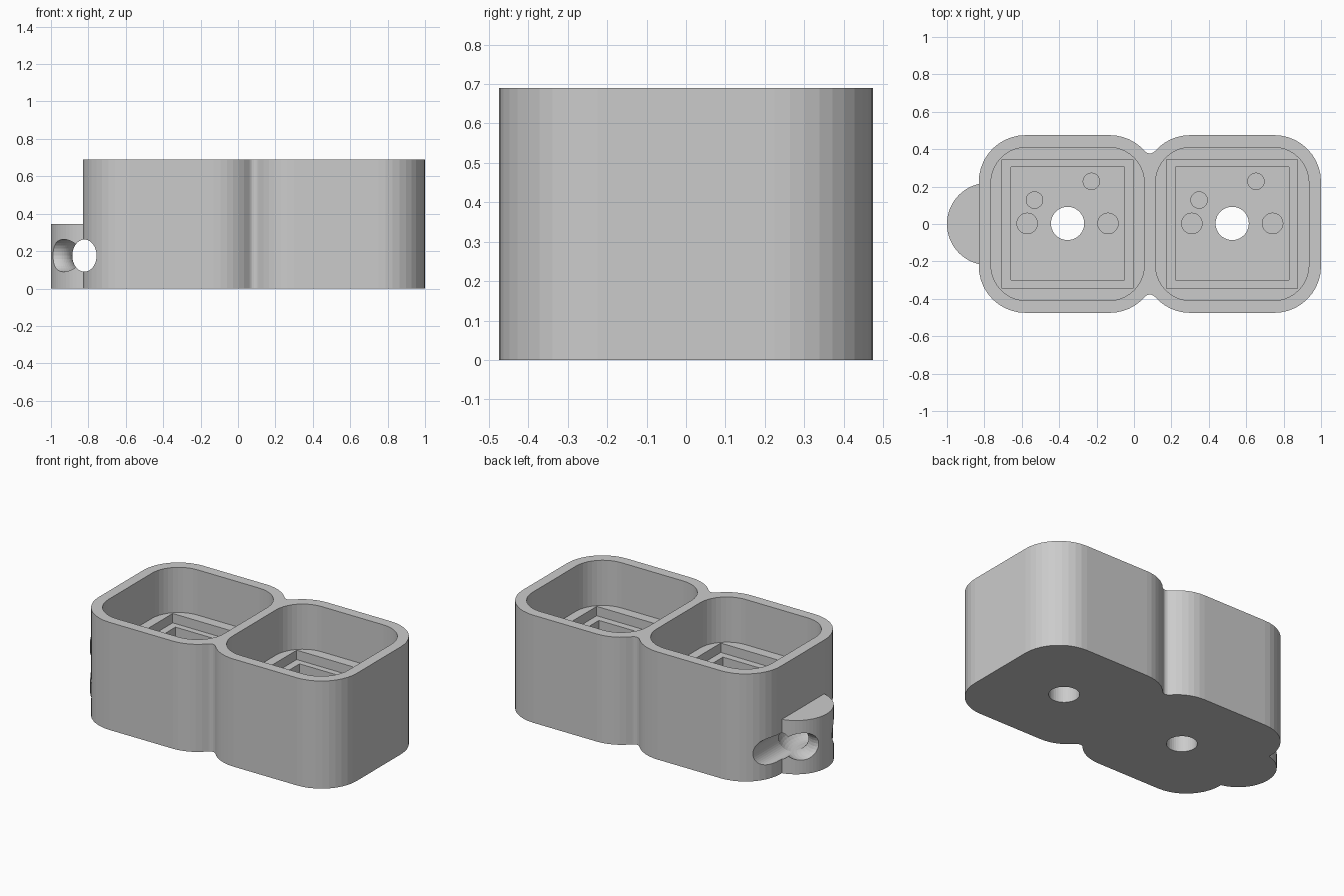
import bpy, bmesh, math
from math import cos, sin, radians, pi

if "Cube" in bpy.data.objects:
    bpy.data.objects.remove(bpy.data.objects["Cube"])

MID, STEP = 0.085, 0.44          # centre of the twin body, offset to each cell
HALF, RAD, FIL = 0.475, 0.25, 0.035


def arc(cx, cy, r, a0, a1, n=10):
    return [(cx + r * cos(radians(a0 + (a1 - a0) * i / n)),
             cy + r * sin(radians(a0 + (a1 - a0) * i / n))) for i in range(n + 1)]


def rounded(cx, cy, half, r):
    k = half - r
    return (arc(cx + k, cy - k, r, -90, 0) + arc(cx + k, cy + k, r, 0, 90)
            + arc(cx - k, cy + k, r, 90, 180) + arc(cx - k, cy - k, r, 180, 270))


def circle(cx, cy, r, n=40):
    return arc(cx, cy, r, 0, 360, n)[:-1]


def rect(cx, cy, hx, hy):
    return [(cx - hx, cy - hy), (cx + hx, cy - hy), (cx + hx, cy + hy), (cx - hx, cy + hy)]


def to_object(name, bm):
    bmesh.ops.recalc_face_normals(bm, faces=bm.faces)
    me = bpy.data.meshes.new(name)
    bm.to_mesh(me)
    bm.free()
    ob = bpy.data.objects.new(name, me)
    bpy.context.collection.objects.link(ob)
    return ob


def prism(name, pts, z0, z1):
    bm = bmesh.new()
    face = bm.faces.new([bm.verts.new((x, y, z0)) for x, y in pts])
    up = bmesh.ops.extrude_face_region(bm, geom=[face], use_keep_orig=True)["geom"]
    bmesh.ops.translate(bm, vec=(0, 0, z1 - z0),
                        verts=[v for v in up if isinstance(v, bmesh.types.BMVert)])
    bmesh.ops.remove_doubles(bm, verts=bm.verts, dist=1e-5)
    return to_object(name, bm)


def combine(target, other, op="DIFFERENCE"):
    other.hide_render = True
    mod = target.modifiers.new(op, "BOOLEAN")
    mod.operation, mod.object, mod.solver = op, other, "EXACT"
    bpy.context.view_layer.objects.active = target
    bpy.ops.object.modifier_apply(modifier=mod.name)
    bpy.data.objects.remove(other)


# Twin rounded body with small fillets at the waist
k = HALF - RAD
d = STEP - k
fy = k + math.sqrt((RAD + FIL) ** 2 - d * d)
t = math.degrees(math.atan2(fy - k, -d))
half = (arc(d, -k, RAD, -t, -90, 6) + arc(STEP + k, -k, RAD, -90, 0)
        + arc(STEP + k, k, RAD, 0, 90) + arc(d, k, RAD, 90, t, 6)
        + arc(0, fy, FIL, t - 180, -t, 6)[1:-1])
outline = half + [(-x, -y) for x, y in half]
body = prism("switch_holder", [(x + MID, y) for x, y in outline], 0, 0.69)

# Key ring lug
combine(body, prism("lug", circle(-0.78, 0, 0.22, 64), 0, 0.345), "UNION")

# Curved ring tunnel through the lug
bpy.ops.mesh.primitive_torus_add(location=(-0.96, 0, 0.176), major_radius=0.161,
                                 minor_radius=0.087, major_segments=48, minor_segments=28)
combine(body, bpy.context.object)
bpy.ops.mesh.primitive_cylinder_add(vertices=40, radius=1, depth=1.2,
                                    location=(-0.821, 0, 0.176), rotation=(pi / 2, 0, 0))
bore = bpy.context.object
bore.scale = (0.065, 0.086, 1)
bore.scale.z = 1
bpy.context.view_layer.update()
combine(body, bore)

# Stepped pockets and pin holes for each cell
for cx in (MID - STEP, MID + STEP):
    combine(body, prism("cavity", rounded(cx, 0, 0.41, 0.19), 0.40, 0.9))
    combine(body, prism("flange_recess", rect(cx, 0, 0.35, 0.345), 0.34, 0.5))
    combine(body, prism("pocket", rect(cx, 0.003, 0.303, 0.303), 0.15, 0.45))
    combine(body, prism("centre_hole", circle(cx, 0.003, 0.089), -0.1, 0.3))
    for px, py, r in ((-0.216, 0.003, 0.055), (0.216, 0.003, 0.055),
                      (-0.177, 0.128, 0.044), (0.127, 0.228, 0.044)):
        combine(body, prism("pin_hole", circle(cx + px, py, r, 28), 0.04, 0.25))
